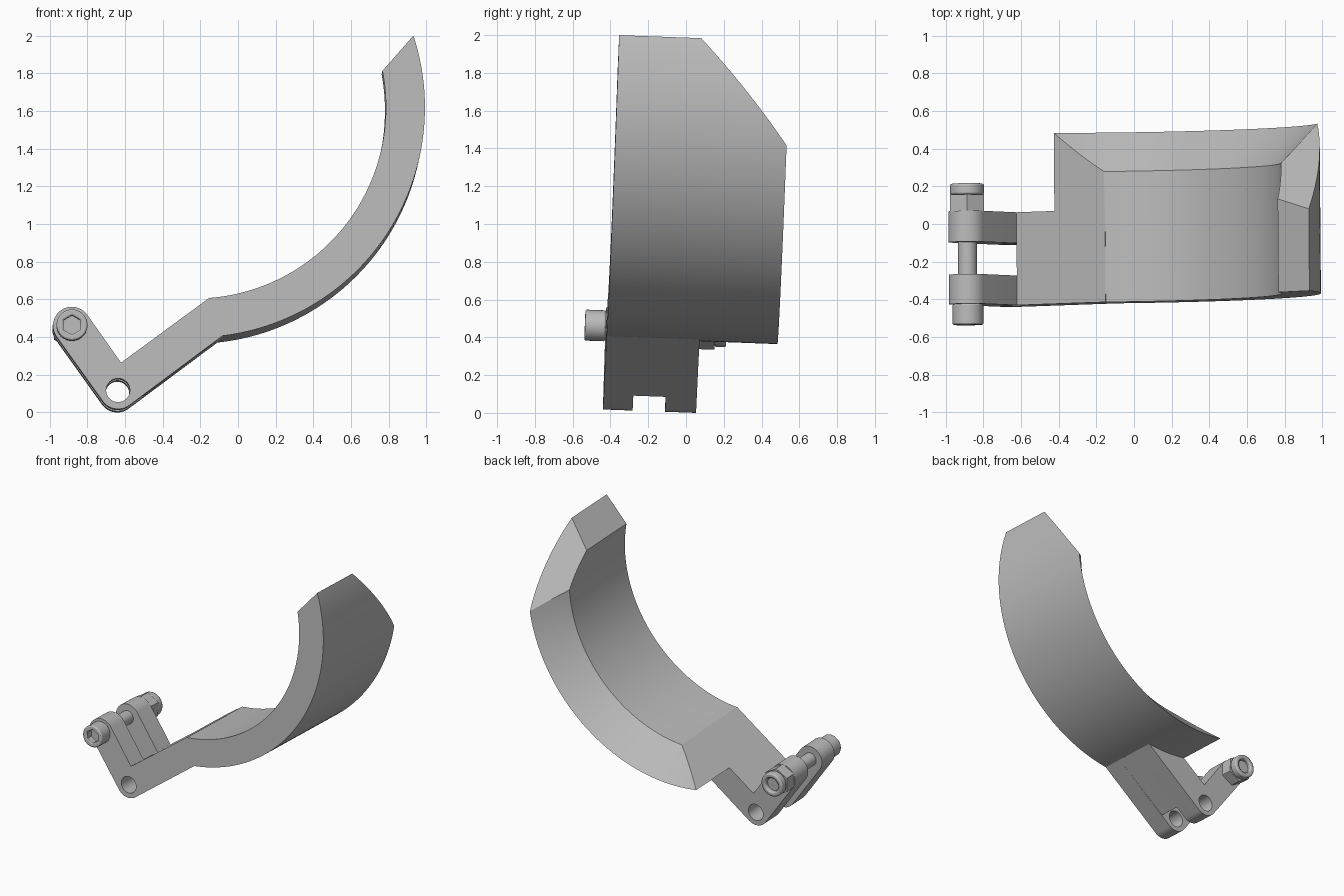
import bpy, bmesh, math
from mathutils import Matrix, Vector

if "Cube" in bpy.data.objects:
    bpy.data.objects.remove(bpy.data.objects["Cube"], do_unlink=True)

steel = bpy.data.materials.new("steel_grey")
steel.use_nodes = True
GREY = (0.5, 0.5, 0.5, 1)
steel.diffuse_color = GREY
steel.node_tree.nodes["Principled BSDF"].inputs["Base Color"].default_value = GREY

# The whole clamp leans back slightly
LEAN = Matrix.Rotation(0.008, 4, 'Z') @ Matrix.Rotation(-0.037, 4, 'X')

FRONT, BACK, LUG_BACK = -0.435, 0.472, 0.058
SLOT_FRONT, SLOT_BACK = -0.278, -0.106
CENTRE, R_IN, R_OUT = Vector((-0.233, 0, 1.604)), 1.015, 1.222
EAR, PIVOT, LUG_R = (-0.885, 0.445), (-0.64, 0.102), 0.1
INNER_START, ELBOW, OUTER_START = (-0.1535, 0.594), (-0.624, 0.248), (-0.085, 0.391)


def finish(name, bm, bevel=0):
    bmesh.ops.recalc_face_normals(bm, faces=bm.faces[:])
    bm.transform(LEAN)
    mesh = bpy.data.meshes.new(name)
    bm.to_mesh(mesh)
    bm.free()
    mesh.materials.append(steel)
    obj = bpy.data.objects.new(name, mesh)
    bpy.context.collection.objects.link(obj)
    bpy.ops.object.select_all(action='DESELECT')
    obj.select_set(True)
    bpy.context.view_layer.objects.active = obj
    bpy.ops.object.shade_smooth_by_angle(angle=math.radians(25))
    if bevel:
        mod = obj.modifiers.new("soft_edge", 'BEVEL')
        mod.width, mod.segments = bevel, 2
        mod.limit_method, mod.angle_limit = 'ANGLE', math.radians(70)
    return obj


def arc(centre, r, start=0, end=360, n=48):
    """Points on an arc in the x-z plane; a full circle leaves out the repeat."""
    count = n if end - start == 360 else n + 1
    angles = [math.radians(start + (end - start) * i / n) for i in range(count)]
    return [(centre[0] + r * math.cos(a), centre[1] + r * math.sin(a)) for a in angles]


def prism(name, loops, y0, y1, bevel=0):
    """Extrude an outline, with optional holes, along y."""
    bm = bmesh.new()
    for loop in loops:
        vs = [bm.verts.new((x, y0, z)) for x, z in loop]
        for a, b in zip(vs, vs[1:] + vs[:1]):
            bm.edges.new((a, b))
    if len(loops) == 1:
        bm.faces.new(bm.verts[:])
    else:
        bmesh.ops.triangle_fill(bm, use_beauty=True, edges=bm.edges[:])
    out = bmesh.ops.extrude_face_region(bm, geom=bm.faces[:], use_keep_orig=True)
    moved = [v for v in out["geom"] if isinstance(v, bmesh.types.BMVert)]
    bmesh.ops.translate(bm, verts=moved, vec=(0, y1 - y0, 0))
    return finish(name, bm, bevel)


def cut(bm, point, normal, rule):
    """Slice off the part beyond a plane, among faces chosen by a rule, and cap it."""
    faces = [f for f in bm.faces if rule(f.calc_center_median())]
    geom = set(faces)
    for f in faces:
        geom.update(f.edges)
        geom.update(f.verts)
    bmesh.ops.bisect_plane(bm, geom=list(geom), dist=1e-5, plane_co=point,
                           plane_no=normal, clear_outer=True)
    bmesh.ops.holes_fill(bm, edges=[e for e in bm.edges if e.is_boundary], sides=0)


# Curved jaw: section with a sloped back edge, swept around the jaw centre
bm = bmesh.new()
a0 = math.radians(-105)
section = [(R_IN, FRONT), (R_OUT, FRONT), (R_OUT, BACK), (R_IN, 0.258)]
ring = [bm.verts.new(CENTRE + Vector((r * math.cos(a0), y, r * math.sin(a0))))
        for r, y in section]
edges = [bm.edges.new((a, b)) for a, b in zip(ring, ring[1:] + ring[:1])]
bmesh.ops.spin(bm, geom=ring + edges, cent=CENTRE, axis=(0, 1, 0),
               angle=math.radians(-135), steps=90)
low = lambda c: c.x < 0.1
high = lambda c: c.x > 0.1
cut(bm, (INNER_START[0], 0, INNER_START[1]), (-0.735, 0, 1), low)    # arm's top plane
cut(bm, (0.928, 0, 1.985), (-0.188, 0, 0.165), high)                # slanted tip
cut(bm, (0.928, 0, 1.985), (-0.055, 0.0996, 0.0804), high)          # back corner of tip
finish("curved_jaw", bm)

# Arm: two bent cheeks with a pivot hole, joined by a solid web
ear_dir = math.degrees(math.atan2(EAR[1] - PIVOT[1], EAR[0] - PIVOT[0]))
arm_dir = math.degrees(math.atan2(OUTER_START[1] - 0.025, OUTER_START[0] + 0.581))
cheek = ([INNER_START, ELBOW]
         + arc(EAR, LUG_R, ear_dir - 90, ear_dir + 90, 24)
         + arc(PIVOT, LUG_R, ear_dir + 90, arm_dir + 270, 16)
         + [OUTER_START])
hole = arc(PIVOT, 0.063)
prism("front_cheek", [cheek, hole], FRONT, SLOT_FRONT)
prism("back_cheek", [cheek, hole], SLOT_BACK, LUG_BACK)
prism("arm_web", [[INNER_START, ELBOW, (-0.505, 0.081), OUTER_START]],
      SLOT_FRONT, SLOT_BACK)

# Socket-head bolt through the ears
hexagon = lambda r: arc(EAR, r, 30, 390, 6)
prism("bolt_head", [arc(EAR, 0.082), hexagon(0.052)], -0.545, FRONT, 0.008)
prism("bolt_socket_floor", [arc(EAR, 0.06, n=24)], -0.49, FRONT)
prism("bolt_shaft", [arc(EAR, 0.05)], FRONT, 0.18)

# Lock nut on the back end: hexagon and round collar
prism("nut_hexagon", [hexagon(0.105)], LUG_BACK, 0.145)
prism("nut_collar", [arc(EAR, 0.09), arc(EAR, 0.055)], 0.145, 0.205, 0.01)
